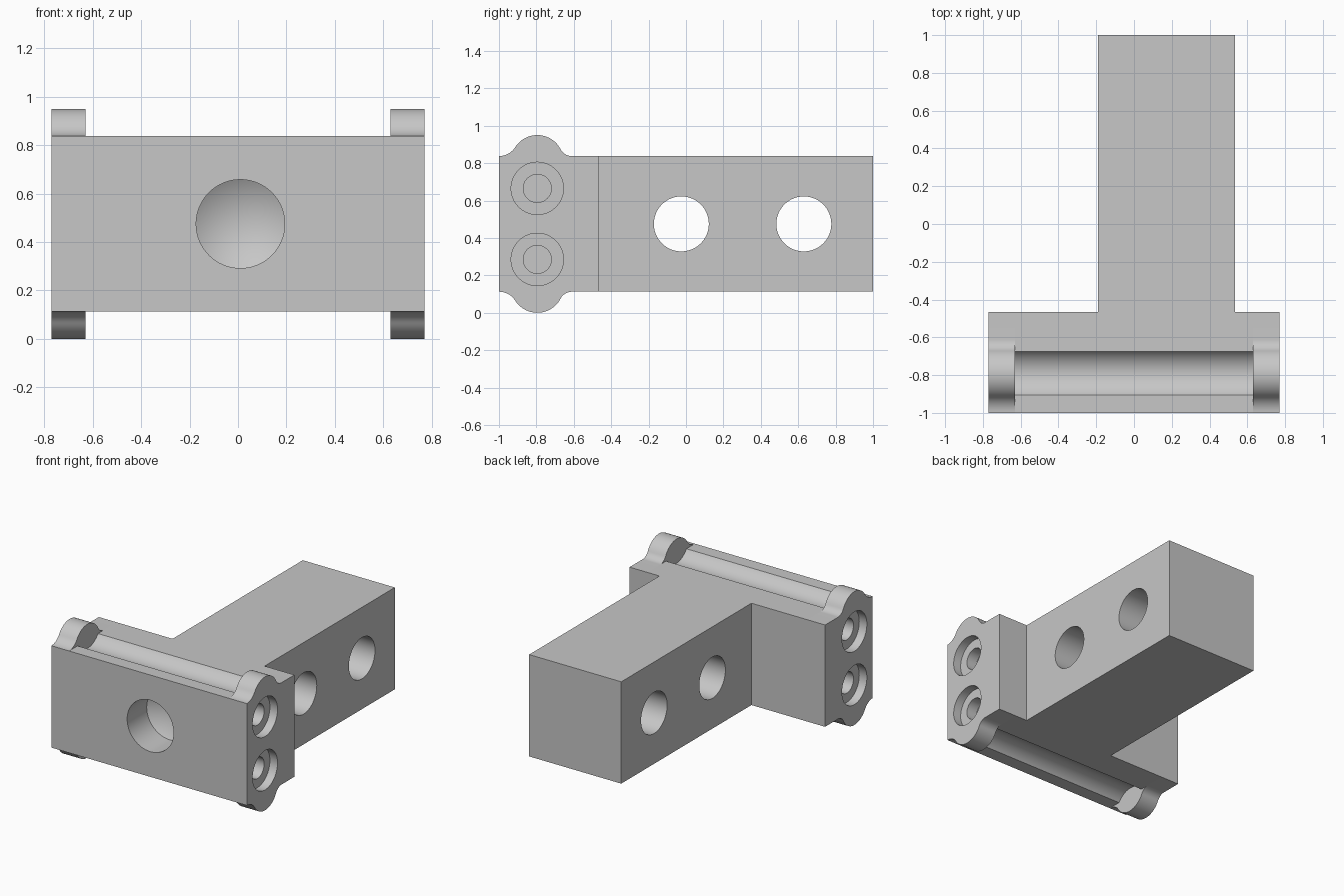
import bpy, bmesh, math
from mathutils import Matrix, Vector

if "Cube" in bpy.data.objects:
    bpy.data.objects.remove(bpy.data.objects["Cube"], do_unlink=True)

MID = 0.475             # height of the horizontal symmetry plane
HALF = 0.3625           # half height of block and stem
FRONT, SHOULDER, BACK = -1.0, -0.465, 1.0
INNER, OUTER = 0.63, 0.77
PIN_Y = -0.795

grey = bpy.data.materials.new("plain grey")
grey.use_nodes = True
grey.diffuse_color = (0.57, 0.57, 0.57, 1)
grey.node_tree.nodes["Principled BSDF"].inputs["Base Color"].default_value = grey.diffuse_color


def finish(name, bm):
    bmesh.ops.recalc_face_normals(bm, faces=bm.faces)
    mesh = bpy.data.meshes.new(name)
    bm.to_mesh(mesh)
    bm.free()
    mesh.materials.append(grey)
    obj = bpy.data.objects.new(name, mesh)
    bpy.context.collection.objects.link(obj)
    return obj


def prism(name, profile, x0, x1):
    """Extrude a (y, z) outline along x."""
    bm = bmesh.new()
    face = bm.faces.new([bm.verts.new((x0, y, z)) for y, z in profile])
    new = bmesh.ops.extrude_face_region(bm, geom=[face])["geom"]
    verts = [v for v in new if isinstance(v, bmesh.types.BMVert)]
    bmesh.ops.translate(bm, verts=verts, vec=(x1 - x0, 0, 0))
    return finish(name, bm)


def arc(cy, cz, r, a0, a1, n=16):
    return [(cy + r * math.cos(a0 + (a1 - a0) * i / n),
             cz + r * math.sin(a0 + (a1 - a0) * i / n)) for i in range(n + 1)]


def mirrored(top):
    """Close a top outline with its reflection below."""
    full = [(y, MID + h) for y, h in top]
    return full + [(y, MID - h) for y, h in reversed(top)]


def drill(obj, start, direction, radius, depth, tip=0.0):
    """Cut a round hole from a surface point, optionally with a conical end."""
    bm = bmesh.new()
    lead = 0.05
    bmesh.ops.create_cone(bm, cap_ends=True, segments=64, radius1=radius,
                          radius2=radius, depth=depth + lead)
    bmesh.ops.translate(bm, verts=bm.verts, vec=(0, 0, (depth - lead) / 2))
    if tip:
        cap = max(bm.faces, key=lambda f: f.calc_center_median().z)
        bmesh.ops.poke(bm, faces=[cap], offset=tip)
    turn = Vector(direction).to_track_quat("Z", "Y").to_matrix().to_4x4()
    bmesh.ops.transform(bm, matrix=Matrix.Translation(start) @ turn, verts=bm.verts)
    cutter = finish("hole_cutter", bm)
    cutter.hide_render = True
    mod = obj.modifiers.new("hole", "BOOLEAN")
    mod.operation, mod.solver, mod.object = "DIFFERENCE", "EXACT", cutter
    bpy.context.view_layer.objects.active = obj
    bpy.ops.object.modifier_apply(modifier=mod.name)
    bpy.data.objects.remove(cutter, do_unlink=True)


# Head block with a round groove along its top and bottom
half_angle = math.asin(0.115 / 0.14)
groove_z = HALF + 0.14 * math.cos(half_angle)
down = -math.pi / 2
groove = arc(PIN_Y + 0.005, groove_z, 0.14, down - half_angle, down + half_angle, 24)
head = prism("head_block", mirrored([(FRONT, HALF)] + groove + [(SHOULDER, HALF)]), -INNER, INNER)
drill(head, (0.01, FRONT, MID), (0, 1, 0), 0.183, 0.22, tip=0.11)

# Stem with two cross holes
stem = prism("stem", mirrored([(SHOULDER, HALF), (BACK, HALF)]), -0.19, 0.535)
for y in (-0.025, 0.63):
    drill(stem, (-0.19, y, MID), (1, 0, 0), 0.147, 0.8)

# End ears: round lobe blended into the block by a fillet on each side
LOBE = 0.14
lobe_z = MID - LOBE


def fillet_radius(dist):
    rise = HALF - lobe_z
    return (dist ** 2 + rise ** 2 - LOBE ** 2) / (2 * (LOBE - rise))


front_d, back_d = PIN_Y - FRONT, 0.185
rf, rb = fillet_radius(front_d), fillet_radius(back_d)
af = math.atan2(HALF + rf - lobe_z, -front_d)
ab = math.atan2(HALF + rb - lobe_z, back_d)
outline = arc(FRONT, HALF + rf, rf, down, af - math.pi, 12)
outline += arc(PIN_Y, lobe_z, LOBE, af, ab, 24)[1:]
outline += arc(PIN_Y + back_d, HALF + rb, rb, ab - math.pi, down, 12)[1:]
outline.append((SHOULDER, HALF))

ears = []
for side, s in (("left", 1), ("right", -1)):
    ear = prism(side + "_ear", mirrored(outline), s * INNER, s * OUTER)
    for dz in (-0.19, 0.19):        # counterbored pin holes
        start = (s * OUTER, PIN_Y, MID + dz)
        drill(ear, start, (-s, 0, 0), 0.14, 0.06)
        drill(ear, start, (-s, 0, 0), 0.075, 0.2)
    ears.append(ear)

# Smooth the round surfaces, keep the corners sharp
bpy.ops.object.select_all(action="DESELECT")
for obj in [head, stem] + ears:
    obj.select_set(True)
bpy.context.view_layer.objects.active = head
bpy.ops.object.shade_smooth_by_angle(angle=math.radians(25))
